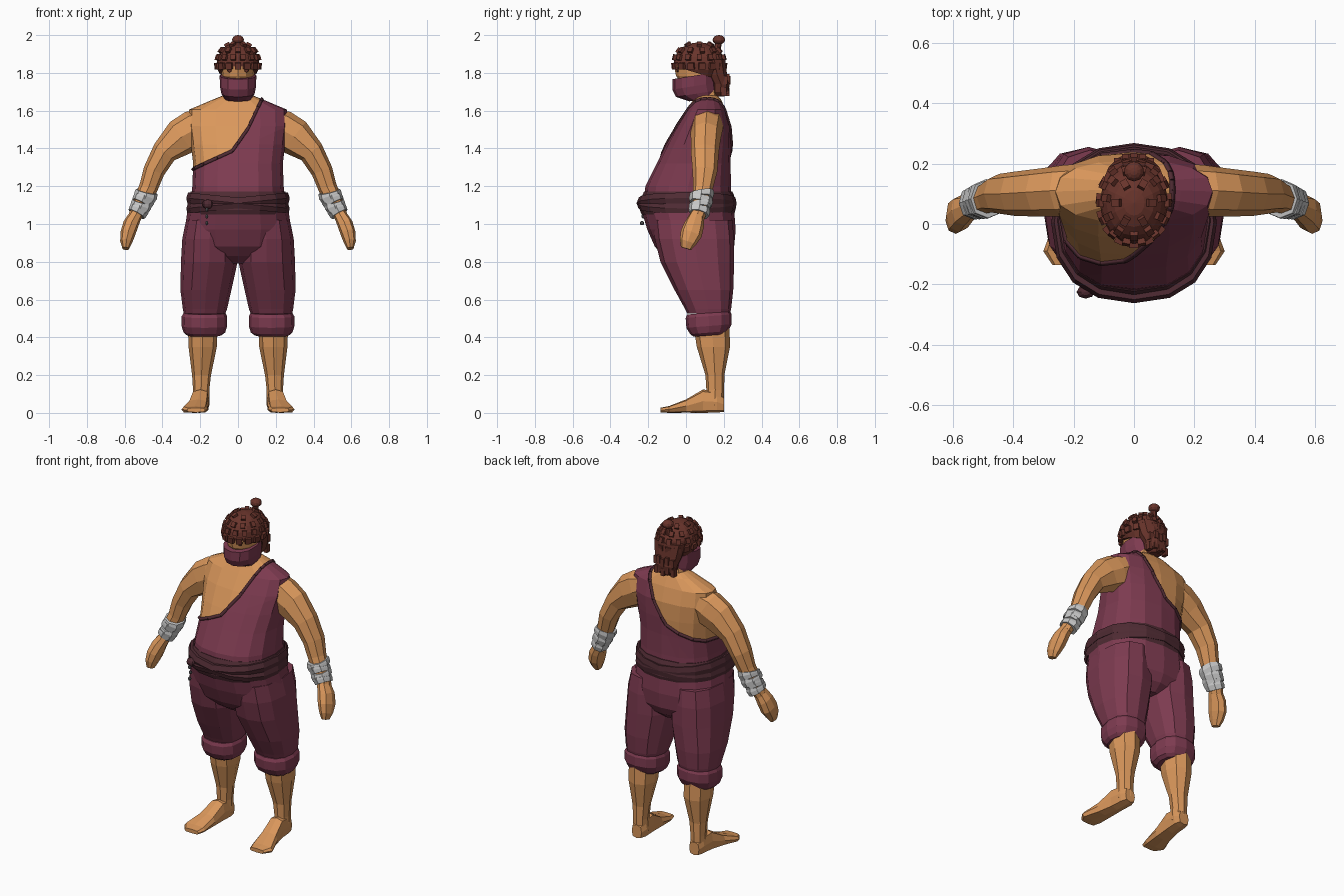
import bpy, bmesh, math
from mathutils import Vector, Matrix

if "Cube" in bpy.data.objects:
    bpy.data.objects.remove(bpy.data.objects["Cube"])


def material(name, rgb):
    m = bpy.data.materials.new(name)
    m.diffuse_color = (*rgb, 1)
    m.use_nodes = True
    m.node_tree.nodes["Principled BSDF"].inputs["Base Color"].default_value = m.diffuse_color
    return m


SKIN = material("skin", (0.70, 0.31, 0.105))
CLOTH = material("plum_cloth", (0.205, 0.043, 0.08))
DARK = material("dark_plum", (0.078, 0.024, 0.033))
HAIR = material("brown_hair", (0.14, 0.034, 0.024))
WRAP = material("grey_wrap", (0.58, 0.58, 0.58))
METAL = material("dark_metal", (0.12, 0.12, 0.13))


def finish(name, bm, *mats):
    bmesh.ops.recalc_face_normals(bm, faces=bm.faces)
    me = bpy.data.meshes.new(name)
    bm.to_mesh(me)
    bm.free()
    for m in mats:
        me.materials.append(m)
    ob = bpy.data.objects.new(name, me)
    bpy.context.collection.objects.link(ob)
    return ob


def loft_bm(rings, sides=8, n=2.0, frame="z", tilt=(0, 0), mirror=1):
    """Rings are (x, y, z, radius_u, radius_v); frame sets the ring plane."""
    bm = bmesh.new()
    loops = []
    pts = [Vector(r[:3]) for r in rings]
    for i, r in enumerate(rings):
        u, v = Vector((1, 0, 0)), Vector((0, 1, 0))
        if frame == "y":
            v = Vector((0, 0, 1))
        elif frame == "path":
            t = pts[min(i + 1, len(pts) - 1)] - pts[max(i - 1, 0)]
            u = v.cross(t).normalized()
            v = t.cross(u).normalized()
        loop = []
        for k in range(sides):
            a = 2 * math.pi * k / sides
            c, s = math.cos(a), math.sin(a)
            c = math.copysign(abs(c) ** (2 / n), c)
            s = math.copysign(abs(s) ** (2 / n), s)
            d = u * (r[3] * c) + v * (r[4] * s)
            p = pts[i] + d
            p.z += tilt[0] * d.x + tilt[1] * d.y
            p.x *= mirror
            loop.append(bm.verts.new(p))
        loops.append(loop)
    for a, b in zip(loops, loops[1:]):
        for k in range(sides):
            j = (k + 1) % sides
            bm.faces.new((a[k], a[j], b[j], b[k]))
    bm.faces.new(loops[0])
    bm.faces.new(loops[-1])
    return bm


def loft(name, rings, mat, **kw):
    return finish(name, loft_bm(rings, **kw), mat)


def span(rows):
    """Rows (z, half width, front y, back y) to centred rings."""
    return [(0, (f + b) / 2, z, w, (b - f) / 2) for z, w, f, b in rows]


def ball(name, loc, size, mat, seg=12, rings=8, cut=None):
    bm = bmesh.new()
    bmesh.ops.create_uvsphere(bm, u_segments=seg, v_segments=rings, radius=1,
                              matrix=Matrix.LocRotScale(Vector(loc), None, Vector(size)))
    if cut:
        bmesh.ops.bisect_plane(bm, geom=bm.verts[:] + bm.edges[:] + bm.faces[:],
                               plane_co=cut[0], plane_no=cut[1], clear_inner=True)
        bmesh.ops.holes_fill(bm, edges=bm.edges)
    return finish(name, bm, mat)


# Torso: one body, cut along the slanted neckline, cloth below and skin above
bm = loft_bm(span([(1.08, .25, -.23, .245), (1.20, .242, -.215, .238), (1.32, .237, -.155, .236),
                   (1.42, .25, -.105, .238), (1.52, .264, -.05, .235), (1.605, .26, .005, .21),
                   (1.66, .13, .04, .185), (1.68, .08, .06, .165)]), sides=16, n=2.4)
neckline = [(-.25, 1.285), (-.03, 1.385), (.05, 1.5), (.13, 1.67)]
planes = []
for (x0, z0), (x1, z1) in zip(neckline, neckline[1:]):
    planes.append((Vector((x0, 0, z0)), Vector((z0 - z1, 0, x1 - x0)).normalized()))
for co, no in planes:
    bmesh.ops.bisect_plane(bm, geom=bm.verts[:] + bm.edges[:] + bm.faces[:], plane_co=co, plane_no=no)
for f in bm.faces:
    c = f.calc_center_median()
    f.material_index = int(all((c - co).dot(no) > 0 for co, no in planes))
seam = [[v.co.copy() for v in e.verts] for e in bm.edges
        if len(e.link_faces) == 2 and e.link_faces[0].material_index != e.link_faces[1].material_index]
finish("torso", bm, CLOTH, SKIN)

# Dark trim along the neckline
cu = bpy.data.curves.new("neckline_trim", "CURVE")
cu.dimensions = "3D"
cu.bevel_depth, cu.bevel_resolution, cu.use_fill_caps = .011, 0, True
for a, b in seam:
    sp = cu.splines.new("POLY")
    sp.points.add(1)
    sp.points[0].co, sp.points[1].co = (*a, 1), (*b, 1)
cu.materials.append(DARK)
bpy.context.collection.objects.link(bpy.data.objects.new("neckline_trim", cu))

# Belt with two crossing straps and a small hanging charm
loft("belt", span([(1.05, .262, -.235, .255), (1.075, .27, -.245, .262), (1.11, .262, -.24, .255),
                   (1.15, .262, -.232, .255), (1.172, .25, -.222, .245)]), DARK, sides=16, n=2.3)
for name, t in (("belt_strap_rising", .1), ("belt_strap_falling", -.1)):
    loft(name, span([(1.083, .268, -.252, .264), (1.11, .274, -.262, .268), (1.14, .264, -.25, .262)]),
         DARK, sides=16, n=2.3, tilt=(t, 0))
ball("belt_knot", (-.16, -.225, 1.105), (.03, .022, .025), DARK, 8, 6)
for i in range(4):
    ball(f"charm_{i}", (-.165, -.225 - .008 * (i % 2), 1.11 - .035 * i), (.009, .012, .012), METAL, 6, 4)

# Trousers: seat and two legs with gathered cuffs
loft("trouser_seat", span([(1.07, .268, -.235, .255), (.97, .282, -.205, .263), (.88, .26, -.165, .255),
                           (.83, .16, -.12, .23), (.79, .06, -.06, .18)]), CLOTH, sides=16, n=2.3)
for side, s in (("left", 1), ("right", -1)):
    loft(side + "_trouser_leg",
         [(.145, .035, 1.02, .13, .21), (.15, .045, .92, .145, .21), (.152, .06, .8, .15, .195),
          (.17, .095, .65, .135, .155), (.175, .117, .55, .117, .122), (.177, .12, .525, .11, .113)],
         CLOTH, sides=12, n=2.4, mirror=s)
    loft(side + "_trouser_cuff",
         [(.177, .12, .53, .11, .113), (.178, .12, .512, .12, .122), (.178, .122, .46, .121, .12),
          (.178, .122, .425, .11, .1), (.18, .125, .41, .09, .085)],
         CLOTH, sides=12, n=2.4, mirror=s, tilt=(0, .08))
    # Bare shin and foot
    loft(side + "_shin",
         [(.187, .135, .46, .078, .095), (.187, .145, .35, .075, .088), (.193, .153, .2, .05, .05),
          (.195, .155, .12, .043, .047), (.195, .15, .04, .044, .05)], SKIN, mirror=s, n=2.3)
    loft(side + "_foot",
         [(.195, .2, .045, .033, .04), (.195, .165, .058, .045, .056), (.2, .09, .062, .046, .062),
          (.212, .0, .036, .055, .035), (.23, -.09, .018, .07, .018), (.222, -.135, .015, .048, .012)],
         SKIN, frame="y", n=3.5, mirror=s)
    # Arm, hand and wrist wrapping
    loft(side + "_arm",
         [(.16, .115, 1.535, .085, .085), (.23, .11, 1.5, .105, .085), (.30, .105, 1.46, .1, .08),
          (.39, .10, 1.38, .068, .074), (.445, .10, 1.28, .057, .066), (.475, .09, 1.19, .05, .052),
          (.52, .075, 1.10, .042, .046), (.55, .06, 1.03, .034, .038)], SKIN, frame="path", mirror=s, n=2.2)
    loft(side + "_hand",
         [(.54, .06, 1.05, .034, .038), (.567, .045, 1.0, .041, .052), (.583, .028, .95, .04, .058),
          (.592, .01, .905, .032, .045), (.594, 0, .87, .018, .028)], SKIN, frame="path", mirror=s, n=2.3)
    for i in range(4):
        x, z, y = .487 + .0125 * i, 1.155 - .027 * i, .083 - .004 * i
        r = .062 - .003 * i
        loft(f"{side}_wrist_wrap_{i}",
             [(x - .004, y, z + .017, r - .003, r + .001), (x, y, z, r, r + .004),
              (x + .012, y - .002, z - .022, r - .004, r)],
             WRAP, frame="path", mirror=s, n=2.2, tilt=(0, .15 * (-1) ** i))

# Neck, head, eyes and face scarf
loft("neck", [(0, .11, 1.62, .085, .07), (0, .1, 1.72, .07, .065), (0, .09, 1.8, .07, .065)], SKIN)
ball("head", (0, .06, 1.83), (.092, .122, .12), SKIN)
for s in (-1, 1):
    ball(f"eye_{s}", (s * .045, -.045, 1.812), (.013, .006, .009), HAIR, 8, 6)
    ball(f"brow_{s}", (s * .045, -.046, 1.835), (.026, .012, .007), SKIN, 8, 4)
loft("face_scarf", [(0, .085, 1.66, .072, .068), (0, .055, 1.69, .088, .108), (0, .043, 1.73, .096, .115),
                    (0, .043, 1.785, .097, .115)], CLOTH, sides=12, n=2.3, tilt=(0, .16))

# Hair cap, nape hair and topknot
C, R = Vector((0, .07, 1.85)), Vector((.113, .136, .112))
ball("hair_cap", C, R, HAIR, 16, 10, cut=((0, -.06, 1.835), (0, .3, 1)))
loft("nape_hair", [(0, .15, 1.87, .1, .06), (0, .165, 1.79, .085, .055), (0, .185, 1.74, .07, .048),
                   (0, .182, 1.70, .06, .045), (0, .18, 1.675, .035, .025)], HAIR, sides=10, n=2.4)
loft("topknot_stem", [(0, .16, 1.91, .025, .025), (0, .173, 1.965, .015, .015)], HAIR)
ball("topknot", (0, .174, 1.975), (.033, .033, .025), HAIR, 10, 8)

# Short locks standing out of the hair in staggered rows
bm = bmesh.new()
for row, (elev, count, w, h) in enumerate([(-.12, 15, .034, .034), (.28, 14, .026, .03),
                                           (.65, 11, .025, .03), (1.05, 6, .024, .03)]):
    for k in range(count):
        a = 2 * math.pi * (k + .5 * (row % 2)) / count - math.pi / 2
        d = Vector((math.cos(a) * math.cos(elev), math.sin(a) * math.cos(elev), math.sin(elev)))
        p = C + Vector((d.x * R.x, d.y * R.y, d.z * R.z))
        q = d.to_track_quat("Z", "Y")
        bmesh.ops.create_cube(bm, size=1, matrix=Matrix.LocRotScale(p, q, Vector((w, h, .024))))
for k in range(5):
    for z, y in ((1.70, .215), (1.76, .22)):
        p = Vector((-.056 + .028 * k, y - .004 * (k - 2) ** 2, z + .012 * (k % 2)))
        bmesh.ops.create_cube(bm, size=1, matrix=Matrix.LocRotScale(p, None, Vector((.022, .03, .045))))
finish("hair_locks", bm, HAIR)
